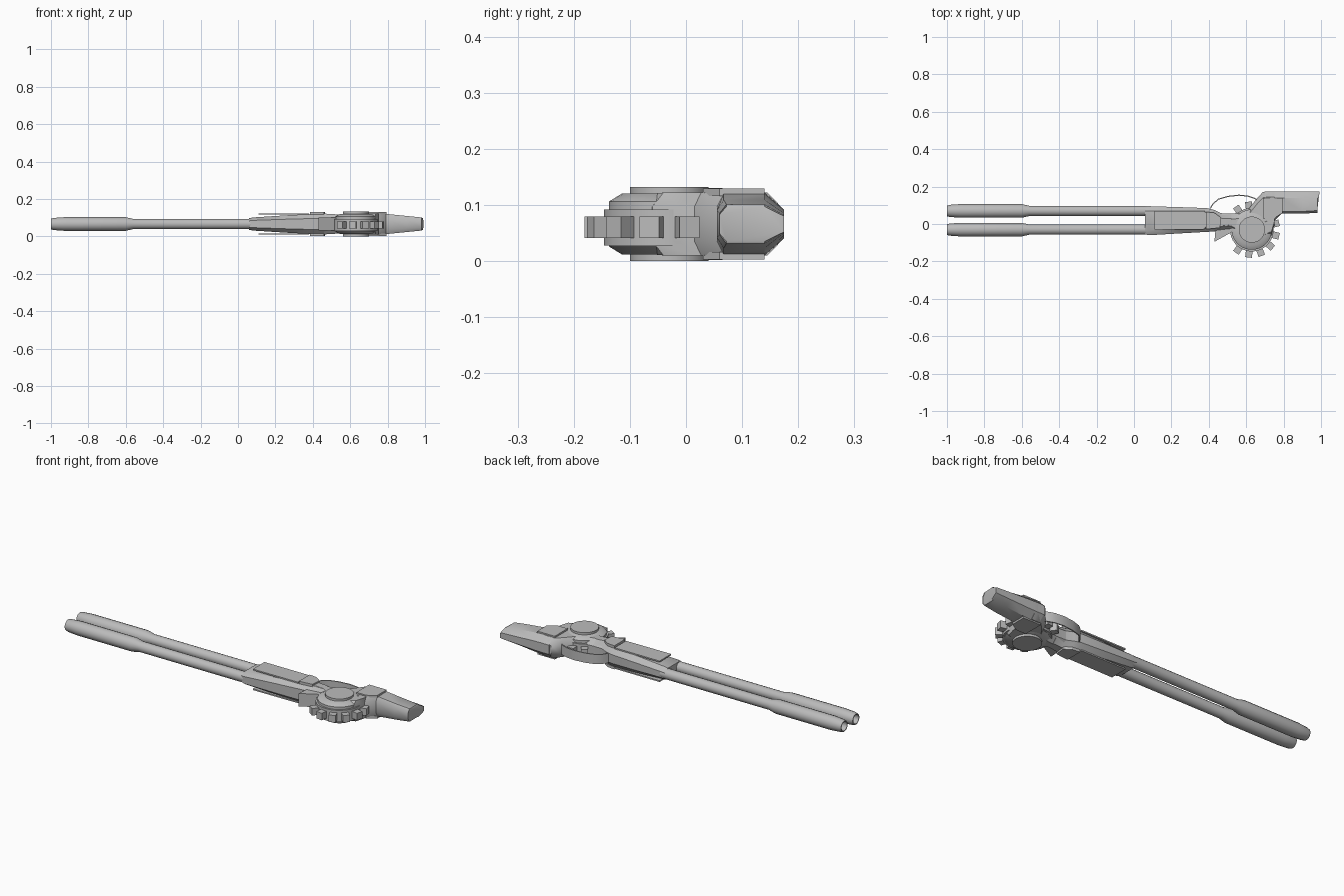
import bpy, bmesh, math
from mathutils import Matrix, Vector

if "Cube" in bpy.data.objects:
    bpy.data.objects.remove(bpy.data.objects["Cube"])

MID = 0.066  # height of the centre plane
grey = bpy.data.materials.new("plain grey")
grey.use_nodes = True
grey.diffuse_color = (0.5, 0.5, 0.5, 1)
grey.node_tree.nodes["Principled BSDF"].inputs["Base Color"].default_value = (0.5, 0.5, 0.5, 1)


def finish(bm, name, smooth=False):
    bmesh.ops.recalc_face_normals(bm, faces=bm.faces)
    mesh = bpy.data.meshes.new(name)
    bm.to_mesh(mesh)
    bm.free()
    mesh.materials.append(grey)
    ob = bpy.data.objects.new(name, mesh)
    bpy.context.collection.objects.link(ob)
    if smooth:
        bpy.ops.object.select_all(action="DESELECT")
        ob.select_set(True)
        bpy.context.view_layer.objects.active = ob
        bpy.ops.object.shade_smooth_by_angle(angle=math.radians(35))
    return ob


def skin(bm, rings, closed=False):
    """Join equal rings of points; cap both ends unless closed."""
    rows = [[bm.verts.new(p) for p in r] for r in rings]
    n = len(rows[0])
    pairs = list(zip(rows, rows[1:])) + ([(rows[-1], rows[0])] if closed else [])
    for a, b in pairs:
        for i in range(n):
            j = (i + 1) % n
            bm.faces.new((a[i], a[j], b[j], b[i]))
    if not closed:
        bm.faces.new(rows[0])
        bm.faces.new(rows[-1])


def loft(name, stations, front, back, slant=0.0):
    """Chamfered hull; stations are x, y low, y high, half height."""
    rings = []
    for k, (x, lo, hi, h) in enumerate(stations):
        pts = [(lo, -h * .55), (lo + front, -h), (hi - back, -h), (hi, -h * .45),
               (hi, h * .45), (hi - back, h), (lo + front, h), (lo, h * .55)]
        s = slant if k == len(stations) - 1 else 0
        rings.append([(x - s * (hi - y), y, MID + z) for y, z in pts])
    bm = bmesh.new()
    skin(bm, rings)
    return finish(bm, name, True)


def plate(name, outline, bottom, top):
    """Extruded plan outline."""
    bm = bmesh.new()
    skin(bm, [[(x, y, z) for x, y in outline] for z in (bottom, top)])
    return finish(bm, name)


def turned(name, profile, origin, axis, sides, closed=False):
    """Rings of (distance along axis, radius) about an axis."""
    rot = Matrix.Rotation(math.pi / 2, 3, "Y") if axis == "X" else Matrix.Identity(3)
    rings = []
    for d, r in profile:
        angles = [2 * math.pi * (i + .5) / sides for i in range(sides)]
        rings.append([Vector(origin) + rot @ Vector((r * math.cos(a), r * math.sin(a), d)) for a in angles])
    bm = bmesh.new()
    skin(bm, rings, closed)
    return finish(bm, name, True)


# Twin hollow barrels with thick muzzle sleeves
barrel = [(-1, .029), (-.985, .033), (-.93, .037), (-.6, .037), (-.56, .028),
          (.09, .028), (.09, .022), (-1, .024)]
for name, y in (("upper_barrel", .07), ("lower_barrel", -.03)):
    turned(name, barrel, (0, y, MID), "X", 16, True)

# Receiver, neck and grip
loft("receiver", [(.06, -.055, .095, .031), (.08, -.06, .095, .035), (.25, -.05, .09, .046),
                  (.39, -.042, .085, .053), (.43, -.04, .075, .055), (.47, -.035, .055, .055),
                  (.52, -.03, .055, .052)], .025, .025)
loft("neck", [(.46, -.035, .058, .054), (.52, -.03, .055, .052), (.6, -.08, .065, .05),
              (.66, -.08, .14, .052), (.69, -.08, .172, .054), (.735, -.06, .175, .056),
              (.75, -.01, .175, .056)], .02, .03)
loft("grip", [(.7, 0, .175, .056), (.75, .015, .175, .056), (.79, .055, .175, .054),
              (.9, .055, .175, .043), (.98, .06, .175, .035), (.993, .06, .175, .031)], .012, .035, .15)

# Pointed spur ahead of the wheel
plate("front_spur", [(.43, -.095), (.52, -.045), (.56, -.03), (.53, .02), (.42, .0), (.435, -.04)],
      MID - .035, MID + .035)

# Raised plates, matched on both faces
slabs = {
    "long_plate": ([(.11, -.03), (.38, -.028), (.38, .07), (.11, .07)], .05, .057),
    "short_plate": ([(.385, -.028), (.46, -.02), (.465, .035), (.43, .06), (.385, .065)], .05, .064),
    "grip_plate": ([(.69, .03), (.75, .03), (.795, .06), (.795, .14), (.69, .14)], .05, .063),
}
for name, (outline, low, high) in slabs.items():
    for side, sign in (("upper", 1), ("lower", -1)):
        a, b = sorted((MID + sign * low, MID + sign * high))
        plate(side + "_" + name, outline, a, b)

# Wheel drum, sloped housing and round cap
hub = (.63, -.03, MID)
turned("wheel_drum", [(-.038, .117), (.026, .117)], hub, "Z", 32)
turned("wheel_housing", [(-.054, .085), (-.04, .108), (.04, .108), (.054, .085)], hub, "Z", 32)
turned("wheel_cap", [(-.066, .07), (.066, .07)], hub, "Z", 32)

# Teeth around the wheel, skipping those buried in the frame
for i in range(-5, 5):
    angle = math.radians(14 + i * 27.7)
    bm = bmesh.new()
    bmesh.ops.create_cube(bm, size=1)
    place = (Matrix.Translation((hub[0], hub[1], .06)) @ Matrix.Rotation(angle, 4, "Z")
             @ Matrix.Translation((.126, 0, 0)) @ Matrix.Diagonal((.048, .036, .038, 1)))
    bm.transform(place)
    finish(bm, "wheel_tooth")

# Thin trigger guard band
bm = bmesh.new()
path = [(.405, .085), (.42, .11), (.45, .135), (.5, .15), (.56, .157), (.61, .152), (.65, .138), (.67, .12)]
rings = []
for x, y in path:
    out = (Vector((x, y)) - Vector((.54, .03))).normalized() * .006
    rings.append([(x, y, .04), (x - out.x, y - out.y, .04), (x - out.x, y - out.y, .092), (x, y, .092)])
skin(bm, rings)
finish(bm, "trigger_guard", True)
